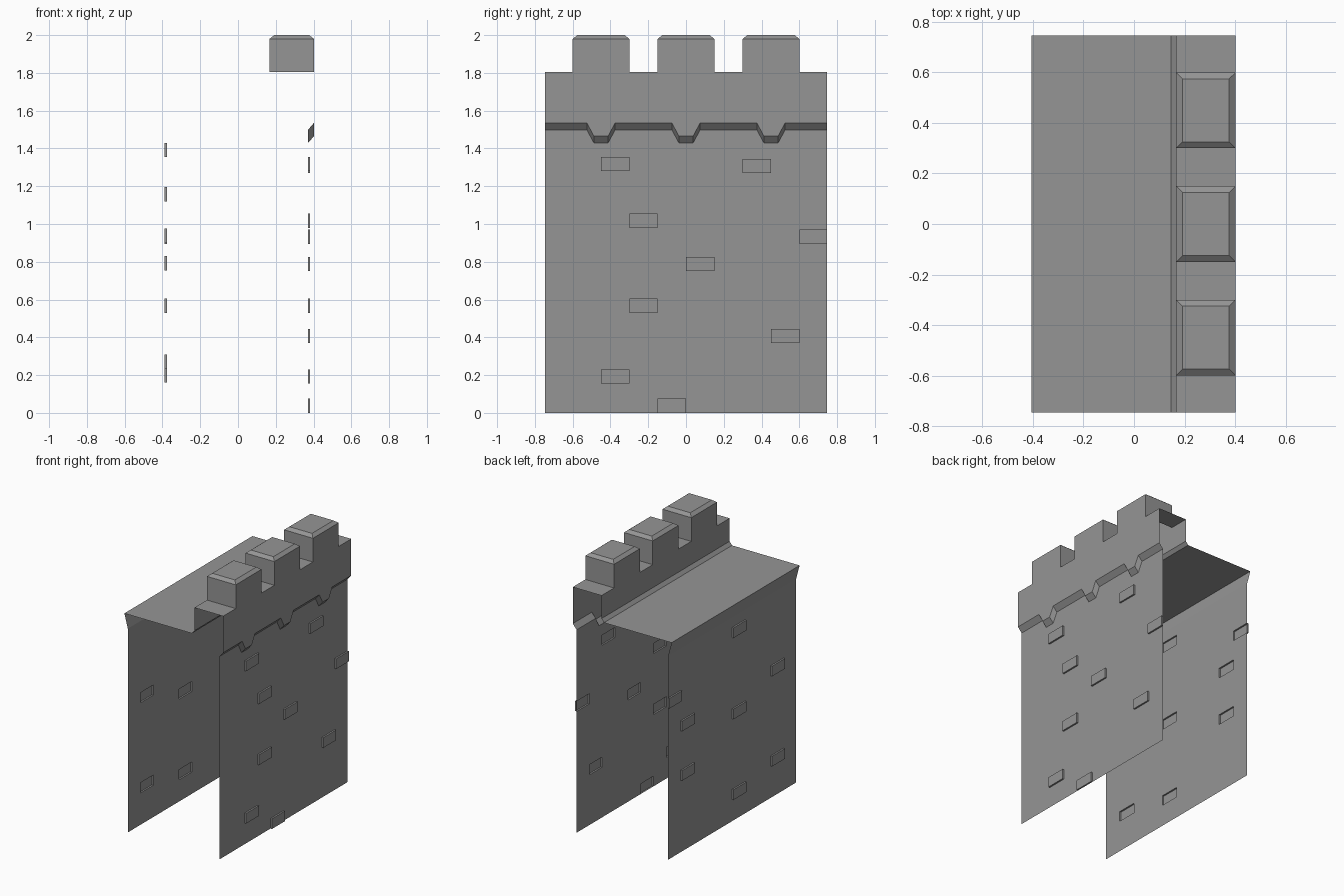
import bpy
import bmesh
from mathutils import Vector

cube = bpy.data.objects.get("Cube")
if cube:
    bpy.data.objects.remove(cube, do_unlink=True)

stone = bpy.data.materials.new("grey_stone")
stone.use_nodes = True
grey = (0.3, 0.3, 0.3, 1)
stone.diffuse_color = grey
stone.node_tree.nodes["Principled BSDF"].inputs["Base Color"].default_value = grey

HALF = 0.747           # half the length of the wall section
BRICK = (0.15, 0.075)  # brick length and height
CENTRES = (-0.45, 0, 0.45)
LEDGE, TOP, FLOOR = 1.535, 1.805, 1.61


def sweep(profile, stations):
    """Sheet through the (x, z) profile of every (y, ledge height) station."""
    bm = bmesh.new()
    rows = [[bm.verts.new((x, y, z)) for x, z in profile(h)] for y, h in stations]
    for a, b in zip(rows, rows[1:]):
        for i in range(len(a) - 1):
            bm.faces.new((a[i], b[i], b[i + 1], a[i + 1]))
    return bm


def extrude(bm, faces, offset):
    """Push faces out, leaving the back open; returns the moved faces."""
    out = bmesh.ops.extrude_face_region(bm, geom=faces)["geom"]
    old = [f for f in faces if f.is_valid]
    bmesh.ops.delete(bm, geom=old, context='FACES_ONLY')
    verts = [g for g in out if isinstance(g, bmesh.types.BMVert)]
    bmesh.ops.translate(bm, vec=Vector(offset), verts=verts)
    return [g for g in out if isinstance(g, bmesh.types.BMFace)]


def add_bricks(bm, bricks, x, depth):
    """Raise bricks, given by their low corner (y, z), out of the wall at x."""
    for y, z in bricks:
        y1, z1 = min(y + BRICK[0], HALF), z + BRICK[1]
        for co, no in (((0, y, 0), (0, 1, 0)), ((0, y1, 0), (0, 1, 0)),
                       ((0, 0, z), (0, 0, 1)), ((0, 0, z1), (0, 0, 1))):
            bmesh.ops.bisect_plane(bm, geom=bm.verts[:] + bm.edges[:] + bm.faces[:],
                                   dist=0.0001, plane_co=co, plane_no=no)
        chosen = []
        for f in bm.faces:
            c = f.calc_center_median()
            if abs(c.x - x) < 0.001 and y < c.y < y1 and z < c.z < z1:
                chosen.append(f)
        extrude(bm, chosen, (depth, 0, 0))


def finish(bm, name):
    mesh = bpy.data.meshes.new(name)
    bm.to_mesh(mesh)
    bm.free()
    mesh.materials.append(stone)
    bpy.context.collection.objects.link(bpy.data.objects.new(name, mesh))


# Ledge line with three dropped corbels; merlon edges are stations too
ledge = [(-HALF, LEDGE), (HALF, LEDGE)]
for c in CENTRES:
    for side in (-1, 1):
        ledge += [(c + side * w, h) for w, h in
                  ((0.15, LEDGE), (0.075, LEDGE), (0.037, LEDGE - 0.07))]
ledge.sort()
ends = [(-HALF, LEDGE), (HALF, LEDGE)]

# Outer wall and its flared ledge
bm = sweep(lambda h: [(0.37, 0), (0.37, h - 0.037), (0.402, h)], ledge)
add_bricks(bm, [(-0.45, 1.28), (0.3, 1.27), (-0.3, 0.98), (0.6, 0.895), (0, 0.75),
                (-0.3, 0.53), (0.45, 0.37), (-0.45, 0.155), (-0.15, 0)], 0.37, 0.012)
finish(bm, "outer_wall")

# Parapet with three bevelled merlons rising from its top
bm = sweep(lambda h: [(0.402, h), (0.402, TOP), (0.167, TOP), (0.167, 1.635)], ledge)
for c in CENTRES:
    tops = [f for f in bm.faces if abs(f.calc_center_median().z - TOP) < 0.001
            and abs(f.calc_center_median().y - c) < 0.15]
    tops = extrude(bm, tops, (0, 0, 1.98 - TOP))
    tops = extrude(bm, tops, (0, 0, 0.02))
    for v in {v for f in tops for v in f.verts}:
        v.co.x += 0.025 if v.co.x < 0.28 else -0.025
        if abs(v.co.y - c) > 0.14:
            v.co.y += 0.025 if v.co.y < c else -0.025
finish(bm, "parapet")

# Walkway with a small sloped joint against the parapet
finish(sweep(lambda h: [(0.167, 1.635), (0.147, FLOOR), (-0.405, FLOOR)], ends), "walkway")

# Inner wall, flaring out to meet the walkway
bm = sweep(lambda h: [(-0.405, FLOOR), (-0.377, 1.505), (-0.377, 0)], ends)
add_bricks(bm, [(-0.15, 1.355), (0.6, 1.12), (-0.6, 0.9), (0.45, 0.895), (-0.15, 0.755),
                (0.45, 0.53), (-0.6, 0.235), (-0.15, 0.16)], -0.377, -0.012)
finish(bm, "inner_wall")
